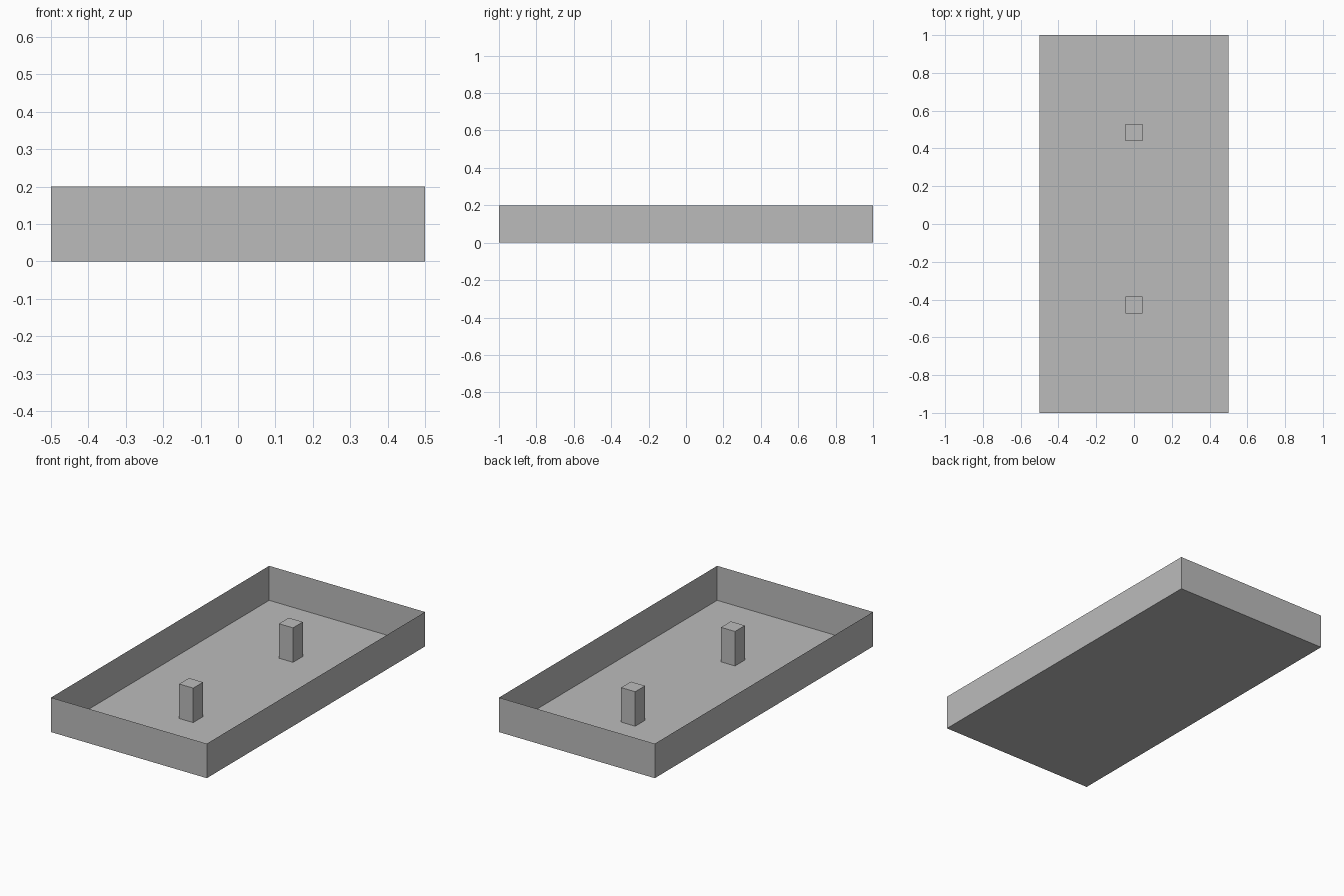
import bpy
import bmesh
from mathutils import Matrix, Vector

default = bpy.data.objects.get("Cube")
if default:
    bpy.data.objects.remove(default, do_unlink=True)

# Single plain grey for everything
grey = bpy.data.materials.new("plain_grey")
grey.use_nodes = True
colour = (0.5, 0.5, 0.5, 1)
grey.diffuse_color = colour
grey.node_tree.nodes["Principled BSDF"].inputs["Base Color"].default_value = colour


def box(name, size, base, open_top=False):
    """Box standing on its base point, optionally without a lid."""
    bm = bmesh.new()
    centre = Vector(base) + Vector((0, 0, size[2] / 2))
    bmesh.ops.create_cube(bm, size=1, matrix=Matrix.Translation(centre) @ Matrix.Diagonal((*size, 1)))
    if open_top:
        bm.normal_update()
        lid = [f for f in bm.faces if f.normal.z > 0.9]
        bmesh.ops.delete(bm, geom=lid, context="FACES_ONLY")
    mesh = bpy.data.meshes.new(name)
    bm.to_mesh(mesh)
    bm.free()
    mesh.materials.append(grey)
    obj = bpy.data.objects.new(name, mesh)
    bpy.context.collection.objects.link(obj)
    return obj


# Open tray with paper-thin walls
HEIGHT = 0.2
box("tray", (1, 2, HEIGHT), (0, 0, 0), open_top=True)

# Two square posts on the tray floor
for name, y in (("front_post", -0.43), ("back_post", 0.485)):
    box(name, (0.09, 0.09, HEIGHT), (0, y, 0))
